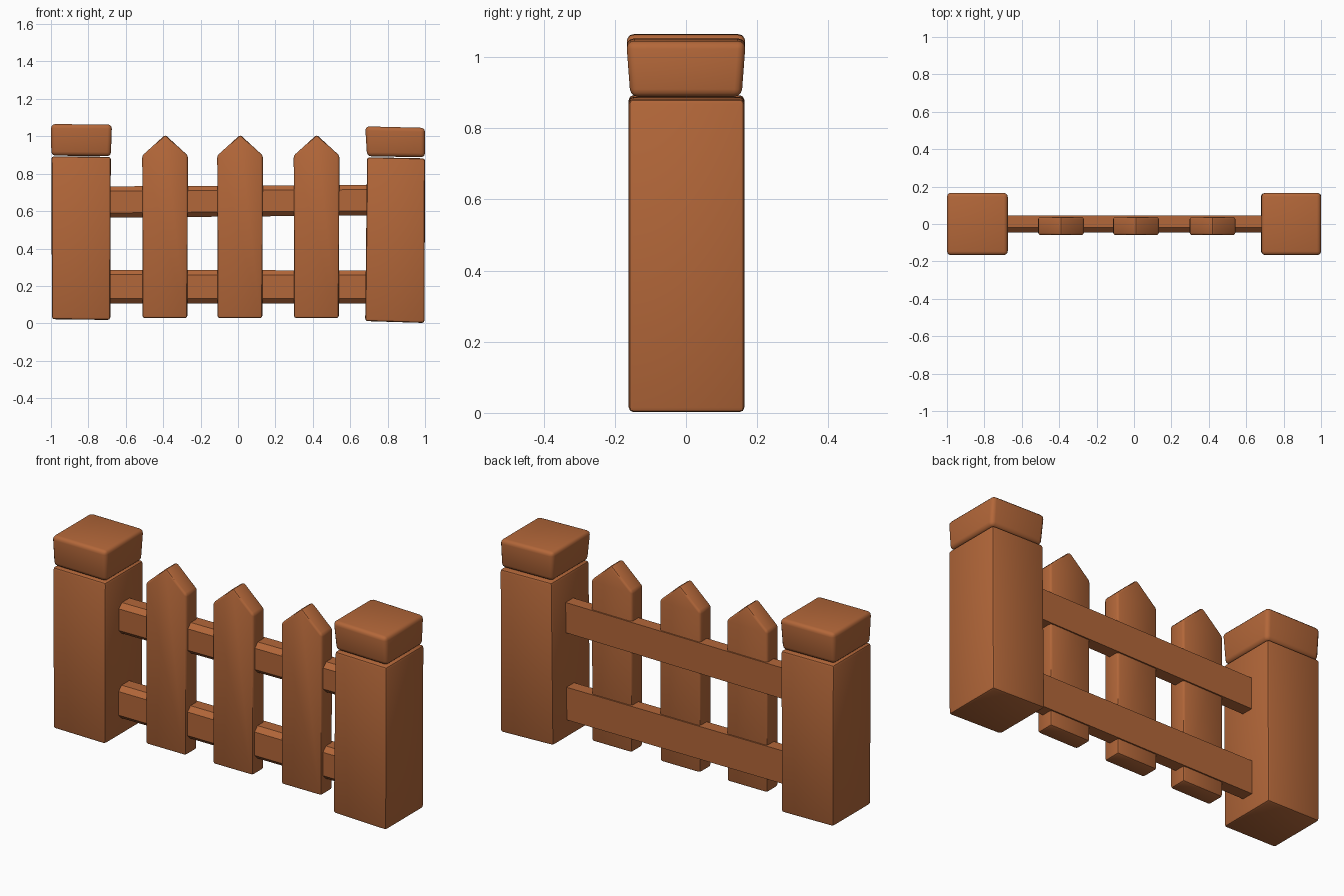
import bpy, bmesh, math

if "Cube" in bpy.data.objects:
    bpy.data.objects.remove(bpy.data.objects["Cube"])

wood = bpy.data.materials.new("warm brown wood")
wood.diffuse_color = (0.45, 0.135, 0.041, 1)
wood.use_nodes = True
wood.node_tree.nodes["Principled BSDF"].inputs["Base Color"].default_value = wood.diffuse_color


def finish(name, bm, bevel, segments, pick=None):
    """Bevel chosen edges, shade smooth by angle and add the wood colour."""
    bmesh.ops.recalc_face_normals(bm, faces=bm.faces)
    edges = [e for e in bm.edges if pick is None or pick(e)]
    bmesh.ops.bevel(bm, geom=edges, offset=bevel, segments=segments,
                    profile=0.5, affect='EDGES', clamp_overlap=True)
    mesh = bpy.data.meshes.new(name)
    bm.to_mesh(mesh)
    bm.free()
    mesh.materials.append(wood)
    ob = bpy.data.objects.new(name, mesh)
    bpy.context.collection.objects.link(ob)
    bpy.ops.object.select_all(action='DESELECT')
    ob.select_set(True)
    bpy.context.view_layer.objects.active = ob
    bpy.ops.object.shade_smooth_by_angle(angle=math.radians(40))
    return ob


def prism(outline, y0, y1):
    """Extrude an x-z outline from front y0 to back y1."""
    bm = bmesh.new()
    front = bm.faces.new([bm.verts.new((x, y0, z)) for x, z in outline])
    new = bmesh.ops.extrude_face_region(bm, geom=[front])["geom"]
    bmesh.ops.translate(bm, vec=(0, y1 - y0, 0),
                        verts=[v for v in new if isinstance(v, bmesh.types.BMVert)])
    return bm


# Gate posts: slightly crooked blocks
post_outlines = {
    "left_post": [(-0.995, 0.022), (-0.683, 0.018), (-0.68, 0.89), (-0.997, 0.893)],
    "right_post": [(0.68, 0.012), (0.997, 0.002), (1.0, 0.882), (0.69, 0.888)],
}
for name, outline in post_outlines.items():
    finish(name, prism(outline, -0.161, 0.164), 0.013, 2)

# Caps: narrower at the bottom, overhanging front and back at the top
cap_outlines = {
    "left_cap": [(-0.998, 0.897), (-0.68, 0.893), (-0.674, 1.063), (-1.0, 1.065)],
    "right_cap": [(0.69, 0.893), (1.0, 0.888), (1.0, 1.045), (0.68, 1.053)],
}
for name, outline in cap_outlines.items():
    bm = prism(outline, -0.168, 0.168)
    for v in bm.verts:
        if v.co.z < 0.95:
            v.co.y *= 0.93
    finish(name, bm, 0.022, 3)

# Rails: flat at the back, chamfered along the front edges
for name, zl0, zl1, zr0, zr1 in (("lower_rail", 0.107, 0.285, 0.107, 0.283),
                                 ("upper_rail", 0.565, 0.732, 0.577, 0.74)):
    bm = prism([(-0.70, zl0), (0.71, zr0), (0.71, zr1), (-0.70, zl1)], -0.045, 0.045)
    finish(name, bm, 0.025, 1,
           lambda e: all(v.co.y < 0 for v in e.verts)
           and abs(e.verts[0].co.x - e.verts[1].co.x) > 1)

# Pointed pickets
for i, cx in enumerate((-0.391, 0.01, 0.419)):
    outline = [(cx - 0.12, 0.028), (cx + 0.12, 0.028), (cx + 0.123, 0.897),
               (cx + 0.002, 1.008), (cx - 0.121, 0.897)]
    finish("picket_%d" % (i + 1), prism(outline, -0.06, 0.038), 0.012, 2)
